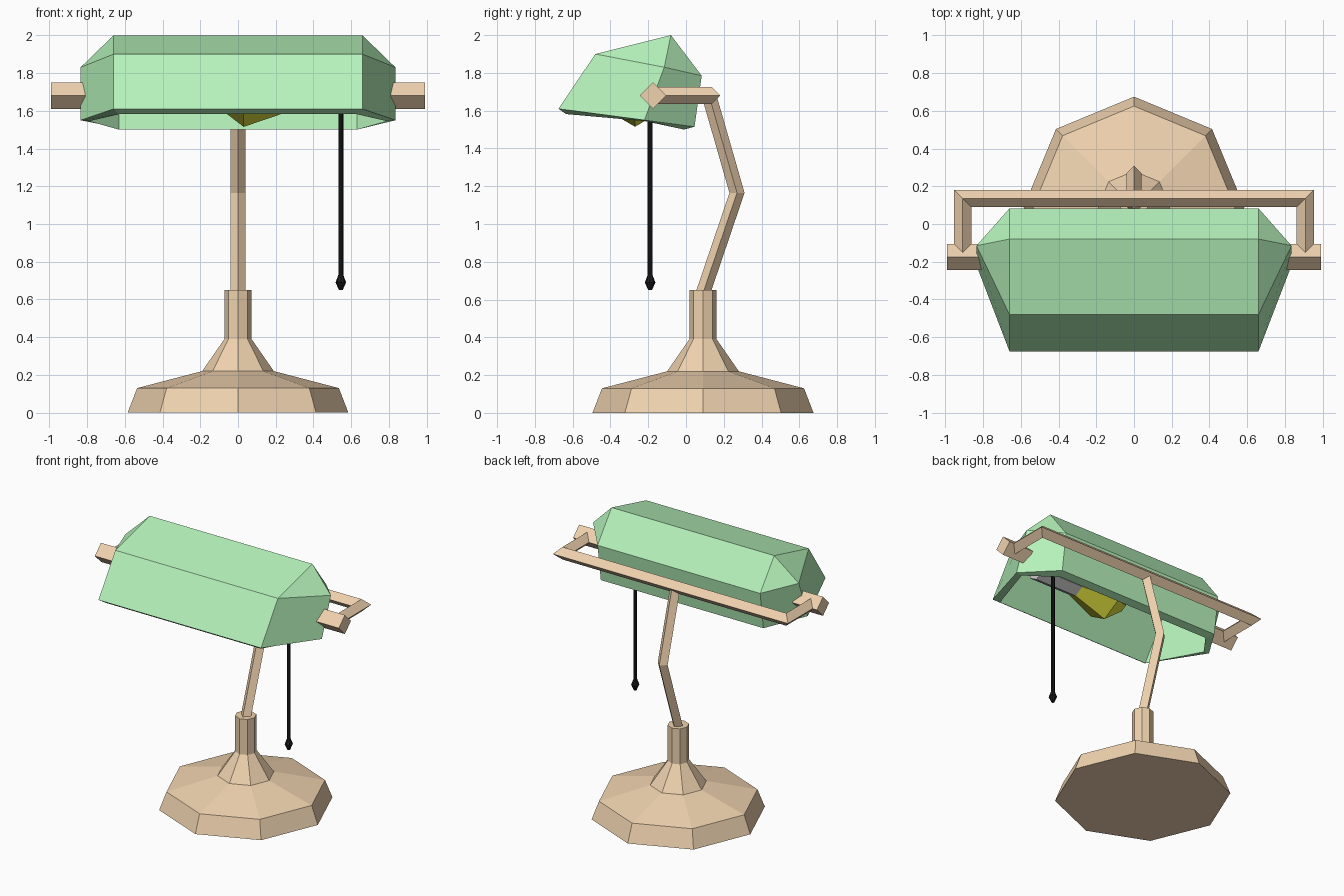
import bpy, bmesh, math
from mathutils import Vector

if "Cube" in bpy.data.objects:
    bpy.data.objects.remove(bpy.data.objects["Cube"])


def material(name, rgb):
    m = bpy.data.materials.new(name)
    m.diffuse_color = (*rgb, 1)
    m.use_nodes = True
    m.node_tree.nodes["Principled BSDF"].inputs["Base Color"].default_value = m.diffuse_color
    return m


BRASS = material("brass", (0.87, 0.65, 0.43))
GREEN = material("green_glass", (0.47, 0.90, 0.50))
BLACK = material("black", (0.01, 0.01, 0.01))
YELLOW = material("bulb_yellow", (0.75, 0.75, 0.05))


def finish(name, bm, mat=None):
    bmesh.ops.recalc_face_normals(bm, faces=bm.faces)
    me = bpy.data.meshes.new(name)
    bm.to_mesh(me)
    bm.free()
    ob = bpy.data.objects.new(name, me)
    bpy.context.collection.objects.link(ob)
    if mat:
        me.materials.append(mat)
    return ob


def skin(name, rings, mat):
    """Join rings of points into a closed, capped tube."""
    bm = bmesh.new()
    rs = [[bm.verts.new(p) for p in ring] for ring in rings]
    n = len(rs[0])
    for a, b in zip(rs, rs[1:]):
        for i in range(n):
            j = (i + 1) % n
            bm.faces.new((a[i], a[j], b[j], b[i]))
    bm.faces.new(rs[0])
    bm.faces.new(rs[-1])
    return finish(name, bm, mat)


def lathe(name, center, axis, profile, sides, mat):
    """Turn (position, radius) pairs about an x or z axis through center."""
    rings = []
    for t, r in profile:
        ring = []
        for i in range(sides):
            a = math.tau * i / sides
            c, s = r * math.cos(a), r * math.sin(a)
            off = (c, s, t) if axis == "z" else (t, s, c)
            ring.append(Vector(center) + Vector(off))
        rings.append(ring)
    return skin(name, rings, mat)


def diamond_rod(name, stations, up, mat):
    """Sweep a diamond section; each station is (point, sideways half-width)."""
    up = Vector(up)
    rings = []
    for p, side in stations:
        p, side = Vector(p), Vector(side)
        rings.append([p + side, p + up, p - side, p - up])
    return skin(name, rings, mat)


# Octagonal foot and post
lathe("base", (0, 0.09, 0), "z",
      [(0, 0.585), (0.13, 0.535), (0.22, 0.19), (0.39, 0.072), (0.65, 0.072)], 8, BRASS)

# Bent arm
side = (0, 0.04, 0)
diamond_rod("arm", [((0, 0.085, 0.62), side), ((0, 0.27, 1.165), side),
                    ((0, 0.122, 1.68), side)], (0.04, 0, 0), BRASS)

# U-shaped yoke behind the shade
w = 0.046
diamond_rod("yoke", [((-0.908, -0.175, 1.68), (w, 0, 0)), ((-0.908, 0.135, 1.68), (w, -w, 0)),
                     ((0.908, 0.135, 1.68), (-w, -w, 0)), ((0.908, -0.175, 1.68), (-w, 0, 0))],
            (0, 0, w), BRASS)

# Pivot knobs
for label, s in (("left", -1), ("right", 1)):
    lathe(label + "_knob", (0, -0.175, 1.68), "x", [(s * 0.79, 0.07), (s * 0.99, 0.07)], 4, BRASS)

# Shade: outer and inner shells, each a five-point profile closed by end edges
OUTER = ([(-0.675, 1.61), (-0.48, 1.90), (-0.08, 2.0), (0.083, 1.785), (0.045, 1.515)],
         0.66, [(-0.22, 1.55), (-0.115, 1.83)], 0.835)
INNER = ([(-0.635, 1.582), (-0.455, 1.85), (-0.095, 1.94), (0.03, 1.77), (-0.01, 1.50)],
         0.63, [(-0.22, 1.545), (-0.13, 1.78)], 0.79)
bm = bmesh.new()
rims = []
for prof, x, end, ex in (OUTER, INNER):
    halves = []
    for s in (-1, 1):
        p = [bm.verts.new((s * x, y, z)) for y, z in prof]
        e = [bm.verts.new((s * ex, y, z)) for y, z in end]
        bm.faces.new((p[0], p[1], e[1], e[0]))
        bm.faces.new((p[1], p[2], e[1]))
        bm.faces.new((p[2], p[3], e[1]))
        bm.faces.new((p[3], p[4], e[0], e[1]))
        halves.append((p, e))
    (l, le), (r, re) = halves
    for i in range(4):
        bm.faces.new((l[i], l[i + 1], r[i + 1], r[i]))
    rims.append([l[0], r[0], re[0], r[4], l[4], le[0]])
for i in range(6):
    j = (i + 1) % 6
    bm.faces.new((rims[0][i], rims[0][j], rims[1][j], rims[1][i]))
finish("shade", bm, GREEN)

# Bulb and socket lying along x
lathe("bulb", (0, -0.27, 1.68), "x",
      [(-0.12, 0.05), (0.03, 0.165), (0.28, 0.08)], 6, YELLOW)
lathe("socket", (0, -0.27, 1.68), "x", [(0.28, 0.08), (0.62, 0.08)], 6, None)

# Pull cord with weighted tip
lathe("pull_cord", (0.545, -0.19, 0), "z",
      [(0.65, 0.01), (0.69, 0.028), (0.73, 0.013), (1.65, 0.013)], 8, BLACK)
